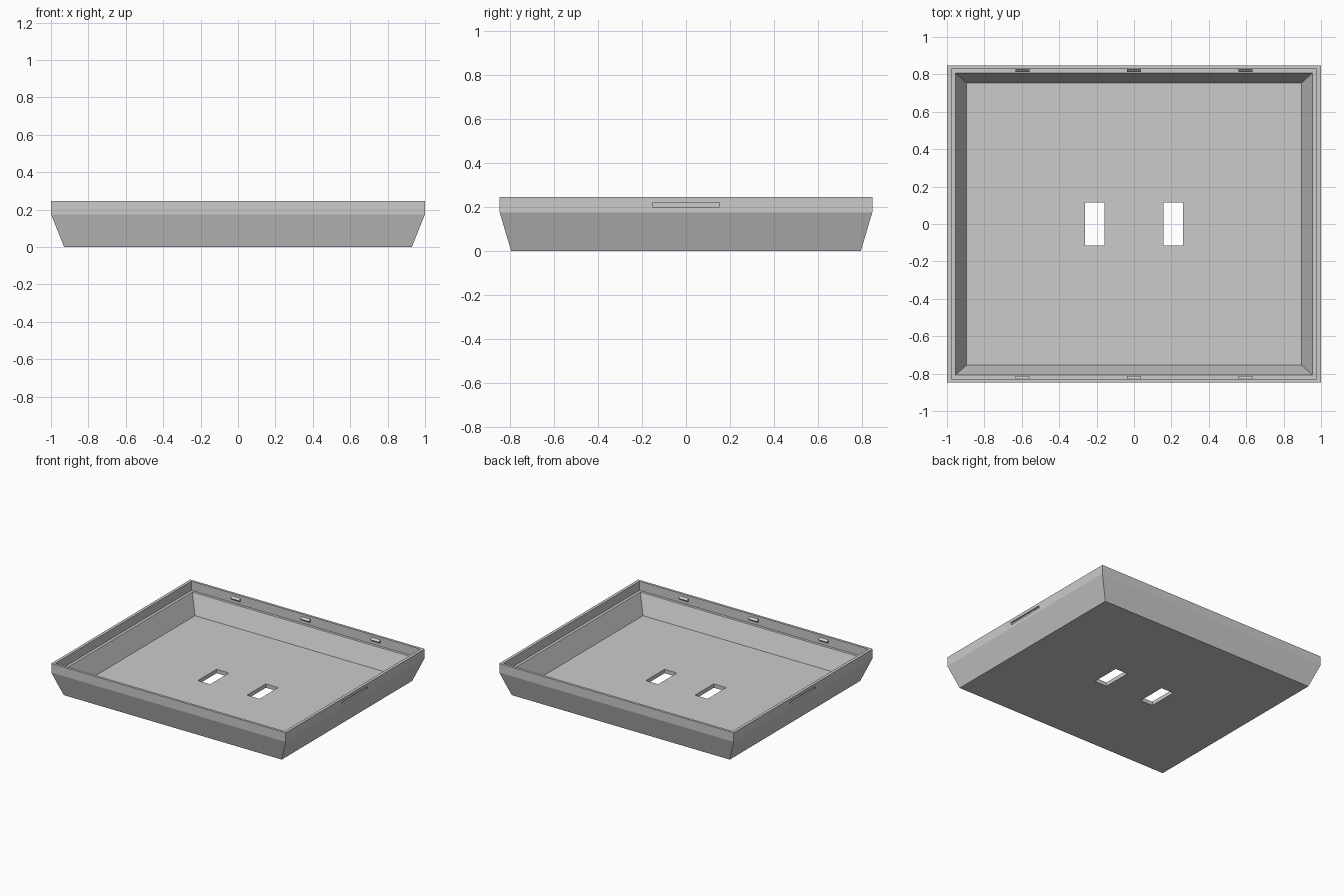
import bpy
import bmesh
from mathutils import Vector

cube = bpy.data.objects.get("Cube")
if cube:
    bpy.data.objects.remove(cube, do_unlink=True)

grey = bpy.data.materials.new("plain grey")
grey.use_nodes = True
colour = (0.6, 0.6, 0.6, 1)
grey.diffuse_color = colour
grey.node_tree.nodes["Principled BSDF"].inputs["Base Color"].default_value = colour


def add_object(name, bm):
    bmesh.ops.recalc_face_normals(bm, faces=bm.faces)
    mesh = bpy.data.meshes.new(name)
    bm.to_mesh(mesh)
    bm.free()
    mesh.materials.append(grey)
    obj = bpy.data.objects.new(name, mesh)
    bpy.context.collection.objects.link(obj)
    return obj


def add_box(bm, centre, size):
    verts = bmesh.ops.create_cube(bm, size=1)["verts"]
    for v in verts:
        v.co = Vector(centre) + v.co * Vector(size)


# Tray shell: rectangular rings from underside, over the rim, to the floor
rings = [
    (0.93, 0.795, 0),
    (1, 0.847, 0.175),
    (1, 0.847, 0.245),
    (0.977, 0.828, 0.245),
    (0.977, 0.828, 0.175),
    (0.955, 0.808, 0.175),
    (0.895, 0.754, 0.03),
]
bm = bmesh.new()
loops = [[bm.verts.new((sx * x, sy * y, z))
          for sx, sy in ((-1, -1), (1, -1), (1, 1), (-1, 1))]
         for x, y, z in rings]
for a, b in zip(loops, loops[1:]):
    for i in range(4):
        j = (i + 1) % 4
        bm.faces.new((a[i], a[j], b[j], b[i]))
bm.faces.new(loops[0])
bm.faces.new(loops[-1])
tray = add_object("tray", bm)

# Cutters: two floor openings and a shallow groove on each side
bm = bmesh.new()
for side in (-1, 1):
    add_box(bm, (side * 0.21, 0, 0), (0.106, 0.228, 0.2))
    add_box(bm, (side, 0, 0.211), (0.024, 0.305, 0.02))
cutter = add_object("opening_cutter", bm)
cutter.hide_render = True
cut = tray.modifiers.new("openings", "BOOLEAN")
cut.operation = "DIFFERENCE"
cut.solver = "EXACT"
cut.object = cutter
bpy.context.view_layer.objects.active = tray
bpy.ops.object.modifier_apply(modifier=cut.name)
bpy.data.objects.remove(cutter, do_unlink=True)

# Snap tabs: small wedges along the inside of the front and back rim
for side, place in ((-1, "front"), (1, "back")):
    for x, spot in ((-0.597, "right"), (0, "middle"), (0.597, "left")):
        bm = bmesh.new()
        ends = [[bm.verts.new((x + dx, side * y, z))
                 for y, z in ((0.829, 0.196), (0.813, 0.211), (0.829, 0.226))]
                for dx in (-0.037, 0.037)]
        for end in ends:
            bm.faces.new(end)
        for i in range(3):
            j = (i + 1) % 3
            bm.faces.new((ends[0][i], ends[0][j], ends[1][j], ends[1][i]))
        add_object(f"{place}_{spot}_tab", bm)
